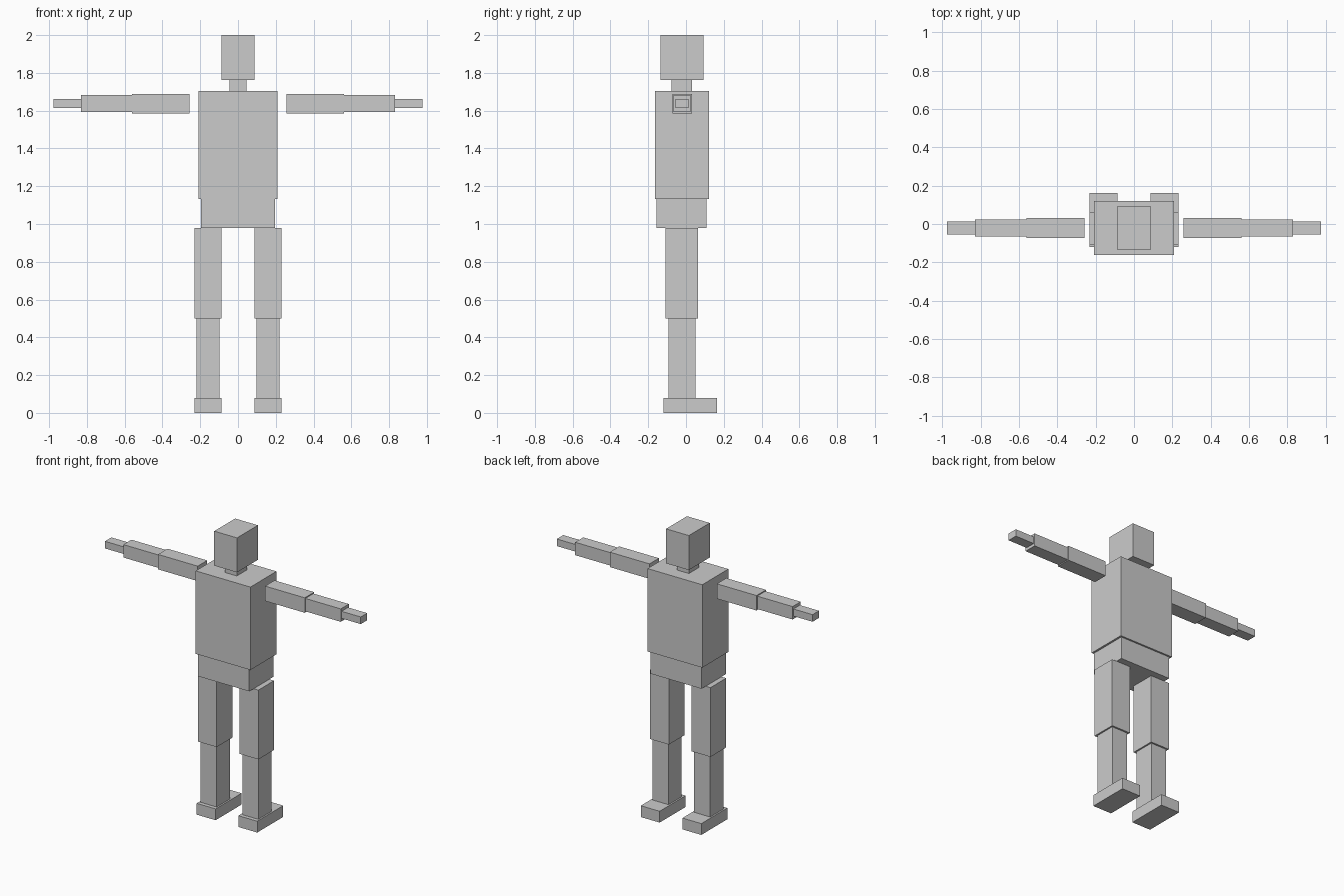
import bpy
import bmesh
from mathutils import Vector

if "Cube" in bpy.data.objects:
    bpy.data.objects.remove(bpy.data.objects["Cube"])


def box(name, xr, yr, zr):
    """Axis-aligned box from its ranges on each axis."""
    lo, hi = (Vector(v) for v in zip(xr, yr, zr))
    size, mid = hi - lo, (lo + hi) / 2
    bm = bmesh.new()
    bmesh.ops.create_cube(bm, size=1)
    bmesh.ops.scale(bm, vec=size, verts=bm.verts)
    mesh = bpy.data.meshes.new(name)
    bm.to_mesh(mesh)
    bm.free()
    obj = bpy.data.objects.new(name, mesh)
    obj.location = mid
    bpy.context.collection.objects.link(obj)
    return obj


def pair(name, xr, yr, zr):
    """The same box on both sides of the body."""
    box("right_" + name, xr, yr, zr)
    box("left_" + name, (-xr[1], -xr[0]), yr, zr)


# Head, neck and trunk
box("head", (-0.087, 0.087), (-0.135, 0.093), (1.762, 2.0))
box("neck", (-0.045, 0.045), (-0.077, 0.033), (1.704, 1.762))
box("torso", (-0.209, 0.209), (-0.163, 0.121), (1.132, 1.704))
box("pelvis", (-0.195, 0.195), (-0.156, 0.109), (0.978, 1.132))

# Arms, stretched out sideways
pair("upper_arm", (0.257, 0.56), (-0.072, 0.031), (1.586, 1.689))
pair("forearm", (0.56, 0.83), (-0.065, 0.023), (1.593, 1.682))
pair("hand", (0.83, 0.976), (-0.056, 0.014), (1.613, 1.662))

# Legs and feet
pair("thigh", (0.087, 0.231), (-0.108, 0.063), (0.50, 0.978))
pair("shin", (0.098, 0.220), (-0.093, 0.051), (0.078, 0.50))
pair("foot", (0.087, 0.231), (-0.120, 0.163), (0.0, 0.078))
